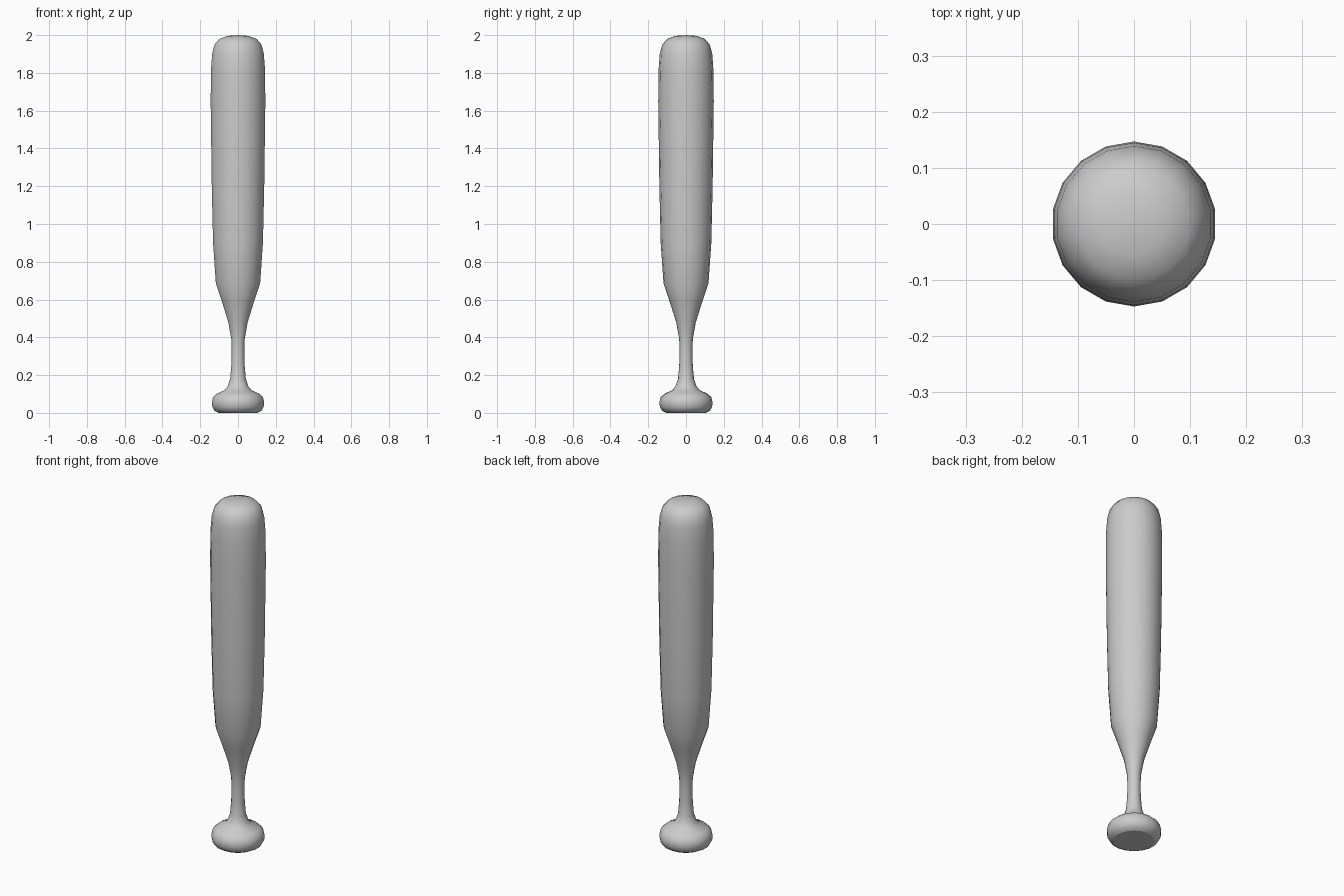
import bpy, bmesh, math

if "Cube" in bpy.data.objects:
    bpy.data.objects.remove(bpy.data.objects["Cube"])

SIDES = 18

# (radius, height) outline from the knob base to the barrel tip
profile = [
    (0.105, 0.0), (0.127, 0.012), (0.138, 0.032), (0.141, 0.055),
    (0.134, 0.083), (0.114, 0.102), (0.075, 0.119), (0.056, 0.14),
    (0.042, 0.18), (0.036, 0.25), (0.034, 0.32), (0.036, 0.39),
    (0.052, 0.48), (0.085, 0.585), (0.119, 0.685), (0.134, 0.90),
    (0.141, 1.20), (0.147, 1.65), (0.145, 1.82), (0.139, 1.90),
    (0.126, 1.95), (0.100, 1.98), (0.055, 1.996),
]

bm = bmesh.new()

# Turned body: one ring per outline point, a vertex pointing to the back
rings = []
for r, z in profile:
    ring = []
    for i in range(SIDES):
        a = math.pi / 2 + 2 * math.pi * i / SIDES
        ring.append(bm.verts.new((r * math.cos(a), r * math.sin(a), z)))
    rings.append(ring)
for low, high in zip(rings, rings[1:]):
    for i in range(SIDES):
        j = (i + 1) % SIDES
        bm.faces.new((low[i], low[j], high[j], high[i]))

# Flat knob base and domed tip
bm.faces.new(rings[0][::-1])
tip = bm.verts.new((0, 0, 2.0))
for i in range(SIDES):
    bm.faces.new((rings[-1][i], rings[-1][(i + 1) % SIDES], tip))

mesh = bpy.data.meshes.new("bat")
bm.to_mesh(mesh)
bm.free()
bat = bpy.data.objects.new("bat", mesh)
bpy.context.collection.objects.link(bat)

# Smooth body with a crisp base edge
bpy.context.view_layer.objects.active = bat
bat.select_set(True)
bpy.ops.object.shade_smooth_by_angle(angle=math.radians(50))
for e in mesh.edges:
    if all(mesh.vertices[v].co.z < 0.001 for v in e.vertices):
        e.use_edge_sharp = True
    elif e.use_edge_sharp:
        e.use_edge_sharp = False
